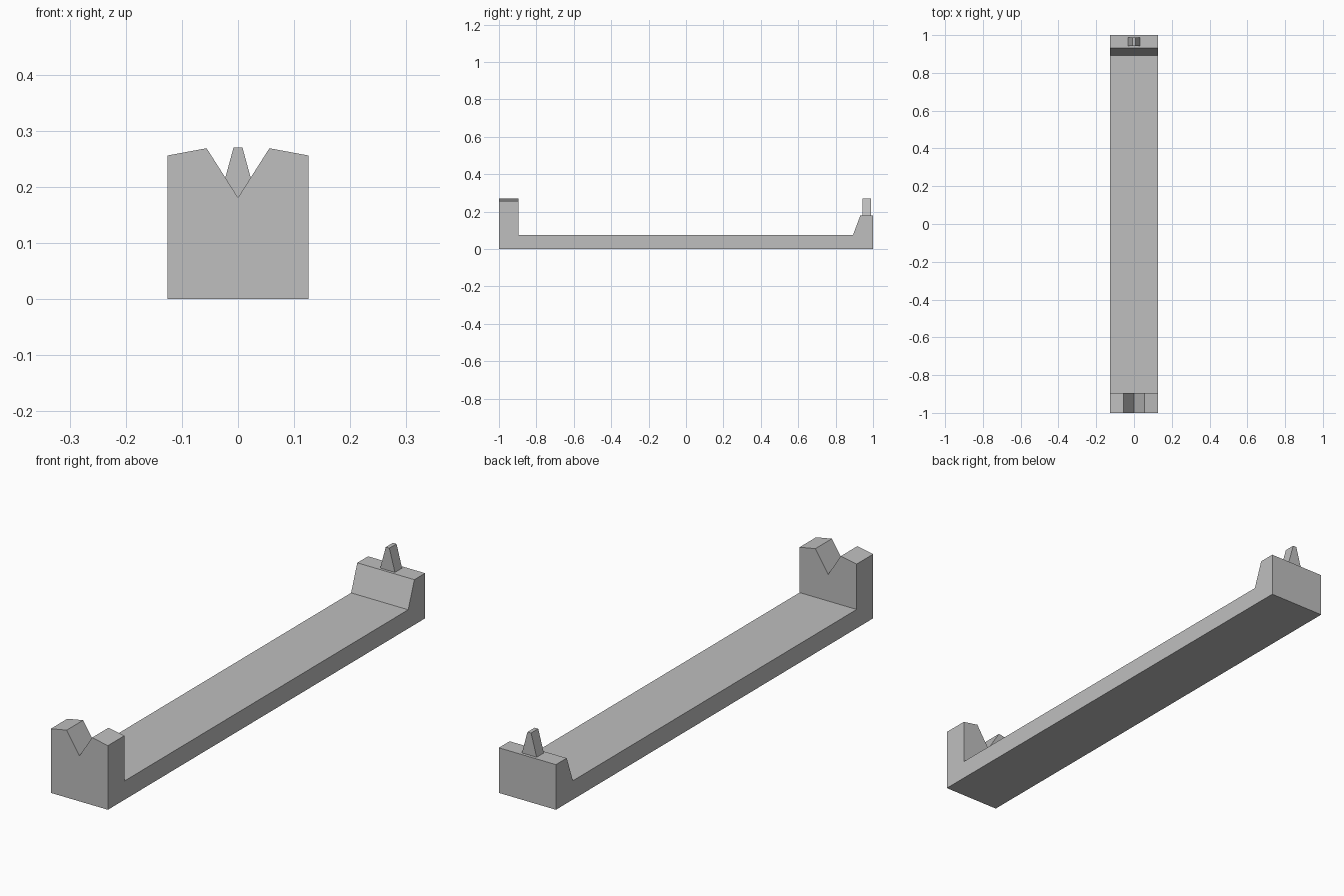
import bpy
import bmesh

cube = bpy.data.objects.get("Cube")
if cube:
    bpy.data.objects.remove(cube, do_unlink=True)

grey = bpy.data.materials.new("light grey")
grey.use_nodes = True
COLOUR = (0.52, 0.52, 0.52, 1)
grey.diffuse_color = COLOUR
grey.node_tree.nodes["Principled BSDF"].inputs["Base Color"].default_value = COLOUR


def prism(name, profile, axis, start, end):
    """Extrude a profile along x (profile is y, z) or along y (profile is x, z)."""
    bm = bmesh.new()
    if axis == "x":
        verts = [bm.verts.new((start, a, z)) for a, z in profile]
        move = (end - start, 0, 0)
    else:
        verts = [bm.verts.new((a, start, z)) for a, z in profile]
        move = (0, end - start, 0)
    face = bm.faces.new(verts)
    out = bmesh.ops.extrude_face_region(bm, geom=[face], use_keep_orig=True)
    new = [v for v in out["geom"] if isinstance(v, bmesh.types.BMVert)]
    bmesh.ops.translate(bm, verts=new, vec=move)
    bmesh.ops.recalc_face_normals(bm, faces=bm.faces)
    mesh = bpy.data.meshes.new(name)
    bm.to_mesh(mesh)
    bm.free()
    mesh.materials.append(grey)
    obj = bpy.data.objects.new(name, mesh)
    bpy.context.collection.objects.link(obj)
    return obj


# Body: long bed, tall front block and sloped rear block in one side profile
side = [(-1, 0), (1, 0), (1, 0.18), (0.932, 0.18), (0.893, 0.075),
        (-0.896, 0.075), (-0.896, 0.4), (-1, 0.4)]
body = prism("body", side, "x", -0.2, 0.2)

# Front outline with the V notch and sloping shoulders trims the body
half = [(0.056, 0.269), (0.126, 0.256), (0.126, -0.1)]
outline = [(0, 0.181)] + half + [(-x, z) for x, z in reversed(half)]
trim = prism("outline_trim", outline, "y", -1.1, 1.1)
trim.hide_render = True

mod = body.modifiers.new("trim", "BOOLEAN")
mod.operation = "INTERSECT"
mod.solver = "EXACT"
mod.object = trim
bpy.context.view_layer.objects.active = body
bpy.ops.object.modifier_apply(modifier=mod.name)
bpy.data.objects.remove(trim, do_unlink=True)

# Tapered sighting pin on the rear block
pin = [(-0.0325, 0.18), (0.0325, 0.18), (0.008, 0.27), (-0.008, 0.27)]
prism("sight_pin", pin, "y", 0.943, 0.988)
